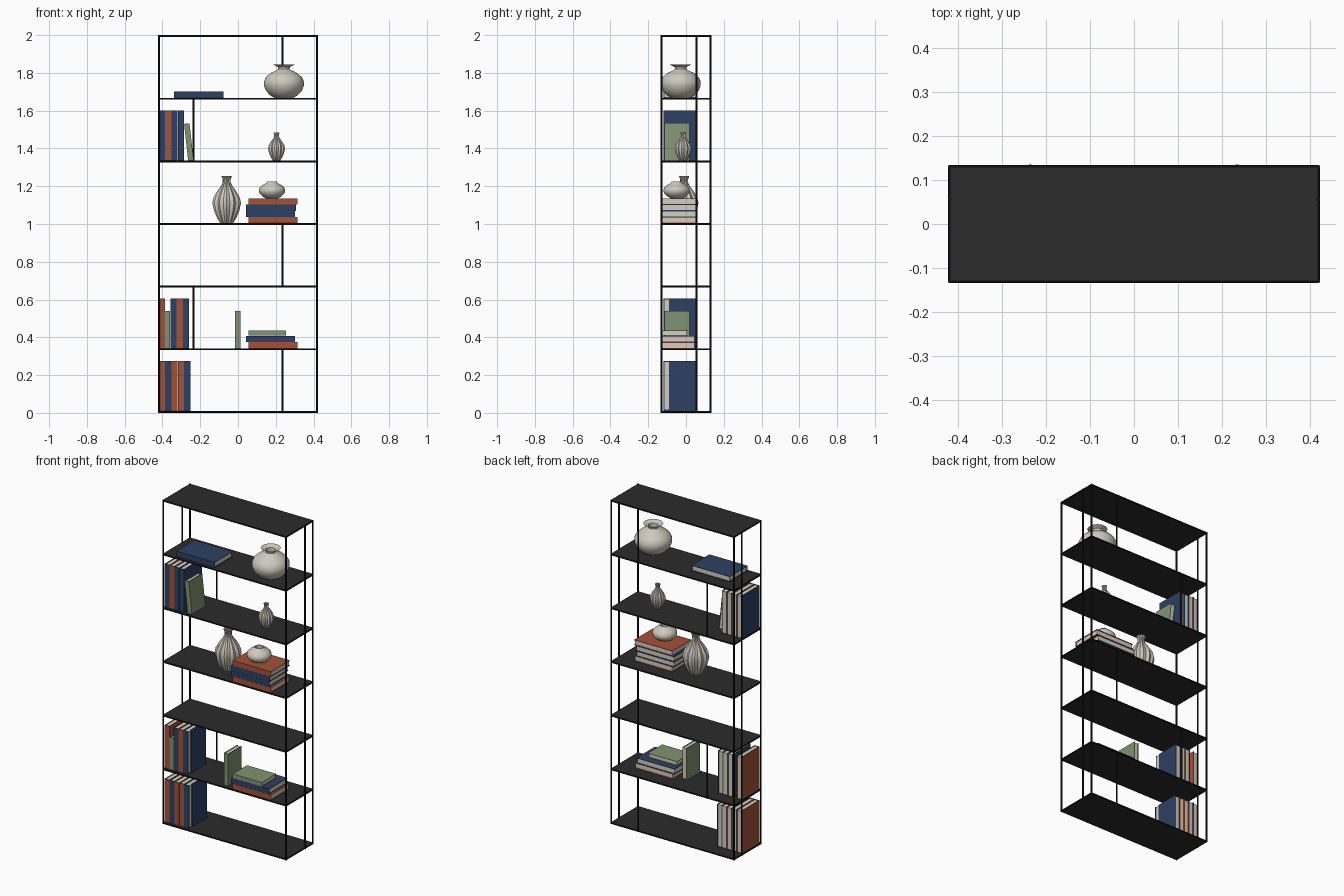
import bpy, bmesh, math
from mathutils import Matrix, Vector

if "Cube" in bpy.data.objects:
    bpy.data.objects.remove(bpy.data.objects["Cube"])


def material(name, rgb):
    m = bpy.data.materials.new(name)
    m.diffuse_color = (*rgb, 1)
    m.use_nodes = True
    m.node_tree.nodes["Principled BSDF"].inputs["Base Color"].default_value = m.diffuse_color
    return m


BLACK = material("black metal", (0.009, 0.009, 0.009))
CHARCOAL = material("charcoal panel", (0.025, 0.025, 0.025))
ORANGE = material("rust cover", (0.36, 0.085, 0.042))
BLUE = material("navy cover", (0.026, 0.052, 0.125))
GREEN = material("sage cover", (0.22, 0.29, 0.175))
PAGES = material("paper", (0.66, 0.62, 0.54))
CERAMIC = material("ceramic", (0.62, 0.585, 0.51))


def finish(name, bm, mats):
    bmesh.ops.recalc_face_normals(bm, faces=bm.faces)
    me = bpy.data.meshes.new(name)
    bm.to_mesh(me)
    bm.free()
    for m in mats:
        me.materials.append(m)
    ob = bpy.data.objects.new(name, me)
    bpy.context.collection.objects.link(ob)
    return ob


def add_box(bm, lo, hi, mat=0):
    lo, hi = Vector(lo), Vector(hi)
    mtx = Matrix.Translation((lo + hi) / 2) @ Matrix.Diagonal((*(hi - lo), 1))
    geo = bmesh.ops.create_cube(bm, size=1, matrix=mtx)
    for f in {f for v in geo["verts"] for f in v.link_faces}:
        f.material_index = mat


def add_rod(bm, a, b, r=0.005):
    a, b = Vector(a), Vector(b)
    d = b - a
    mtx = Matrix.Translation((a + b) / 2) @ d.to_track_quat('Z', 'Y').to_matrix().to_4x4()
    bmesh.ops.create_cone(bm, cap_ends=True, segments=10, radius1=r, radius2=r,
                          depth=d.length, matrix=mtx)


# Shelves: a thin panel with a metal rim
W, D = 0.419, 0.13
LEVELS = [0.005 + i * 1.99 / 6 for i in range(7)]
TOP = [z + 0.005 for z in LEVELS]
for z in LEVELS:
    bm = bmesh.new()
    add_box(bm, (-W, -D, z - 0.0045), (W, D, z + 0.0045))
    finish("shelf_panel", bm, [CHARCOAL])
    bm = bmesh.new()
    for s in (-1, 1):
        add_rod(bm, (-W, s * D, z), (W, s * D, z))
        add_rod(bm, (s * W, -D, z), (s * W, D, z))
    finish("shelf_rim", bm, [BLACK])

# Upright posts at the corners and on each side
bm = bmesh.new()
for x in (-W, W):
    for y in (-D, 0.055, D):
        add_rod(bm, (x, y, 0), (x, y, 2))
finish("upright_posts", bm, [BLACK])

# Short rods behind alternate compartments
bm = bmesh.new()
for x, bays in ((0.235, (0, 2, 5)), (-0.236, (1, 4))):
    for i in bays:
        add_rod(bm, (x, D + 0.001, LEVELS[i]), (x, D + 0.001, LEVELS[i + 1]))
finish("back_rods", bm, [BLACK])


def book(name, colour, lo, hi, flat=False, hinge=0.0):
    """Spine faces the front; boards lie across x, or across z when flat."""
    bm = bmesh.new()
    ax = 2 if flat else 0
    t, inset = 0.003, 0.004
    for side in (0, 1):
        a, b = list(lo), list(hi)
        if side:
            a[ax] = hi[ax] - t
            a[1] += hinge
        else:
            b[ax] = lo[ax] + t
        add_box(bm, a, b)
    b = list(hi)
    b[1] = lo[1] + t
    add_box(bm, lo, b)
    a = [v + inset for v in lo]
    b = [v - inset for v in hi]
    a[ax], b[ax] = lo[ax] + t, hi[ax] - t
    a[1] = lo[1] + t
    add_box(bm, a, b, 1)
    return finish(name, bm, [colour, PAGES])


# Rows of standing books: (shelf, colours, hinge gap on the last one)
ROWS = [(0, (ORANGE, BLUE, ORANGE, ORANGE, BLUE), 0.028),
        (1, (ORANGE, GREEN, BLUE, ORANGE, BLUE), 0.028),
        (4, (BLUE, ORANGE, BLUE, BLUE), 0)]
for shelf, colours, hinge in ROWS:
    x = -0.419
    for i, c in enumerate(colours):
        small = c is GREEN
        w = 0.027 if small else 0.0333
        z = TOP[shelf]
        book("standing_book", c, (x + 0.0004, -0.118, z),
             (x + w, 0.018 if small else 0.058, z + (0.198 if small else 0.265)),
             hinge=hinge if i == len(colours) - 1 else 0)
        x += w

# Single upright book and the leaning book
book("upright_book", GREEN, (-0.017, -0.114, TOP[1]), (0.012, 0.018, TOP[1] + 0.198))
lean = book("leaning_book", GREEN, (-0.029, -0.114, 0), (0, 0.018, 0.198))
lean.location = (-0.235, 0, TOP[4])
lean.rotation_euler = (0, -0.11, 0)

# Lying books: (shelf, [(colour, x0, x1, y1, thickness)])
PILES = [(1, [(ORANGE, 0.055, 0.316, 0.05, 0.033), (BLUE, 0.043, 0.303, 0.05, 0.034),
              (GREEN, 0.055, 0.254, 0.01, 0.027)]),
         (3, [(ORANGE, 0.055, 0.316, 0.055, 0.033), (BLUE, 0.043, 0.303, 0.055, 0.032),
              (BLUE, 0.043, 0.306, 0.055, 0.033), (ORANGE, 0.055, 0.316, 0.055, 0.033)]),
         (5, [(BLUE, -0.338, -0.077, 0.058, 0.034)])]
for shelf, pile in PILES:
    z = TOP[shelf]
    for c, x0, x1, y1, t in pile:
        book("lying_book", c, (x0, -0.118 if shelf == 5 else -0.13, z), (x1, y1, z + t - 0.0004), flat=True)
        z += t


def vase(name, loc, profile, n=32, rib=0.0):
    """Turned body; rib pulls in every second column to make flutes."""
    bm = bmesh.new()
    rings = []
    for r, z in profile:
        rings.append([bm.verts.new((r * (1 - rib * (i % 2)) * math.cos(math.tau * i / n),
                                    r * (1 - rib * (i % 2)) * math.sin(math.tau * i / n), z))
                      for i in range(n)])
    for a, b in zip(rings, rings[1:]):
        for i in range(n):
            j = (i + 1) % n
            bm.faces.new((a[i], a[j], b[j], b[i]))
    bm.faces.new(rings[0])
    bm.faces.new(rings[-1])
    ob = finish(name, bm, [CERAMIC])
    ob.location = loc
    bpy.ops.object.select_all(action='DESELECT')
    bpy.context.view_layer.objects.active = ob
    ob.select_set(True)
    bpy.ops.object.shade_smooth_by_angle(angle=math.radians(28 if rib else 40))
    return ob


# Wide round vase with a flared lip
vase("round_vase", (0.243, -0.028, TOP[5]),
     [(0.05, 0), (0.072, 0.012), (0.095, 0.037), (0.106, 0.065), (0.106, 0.085),
      (0.095, 0.109), (0.07, 0.131), (0.04, 0.145), (0.03, 0.152), (0.032, 0.163),
      (0.056, 0.175), (0.05, 0.175), (0.028, 0.163), (0.026, 0.145), (0.03, 0.12)])

# Squat vase on the pile of books
vase("squat_vase", (0.18, -0.05, TOP[3] + 0.131),
     [(0.03, 0), (0.05, 0.01), (0.066, 0.026), (0.07, 0.041), (0.066, 0.056),
      (0.05, 0.071), (0.03, 0.081), (0.026, 0.088), (0.022, 0.088), (0.022, 0.065)])

# Fluted vases
FLUTED = [(0.034, 0), (0.05, 0.025), (0.067, 0.065), (0.076, 0.105), (0.07, 0.135),
          (0.051, 0.168), (0.031, 0.195), (0.021, 0.215), (0.021, 0.232), (0.028, 0.25),
          (0.023, 0.25), (0.016, 0.23), (0.016, 0.2)]
vase("fluted_vase", (-0.06, -0.01, TOP[3]), FLUTED, n=24, rib=0.13)
vase("small_fluted_vase", (0.204, -0.015, TOP[4]),
     [(r * 0.59, z * 0.59) for r, z in FLUTED], n=24, rib=0.13)
